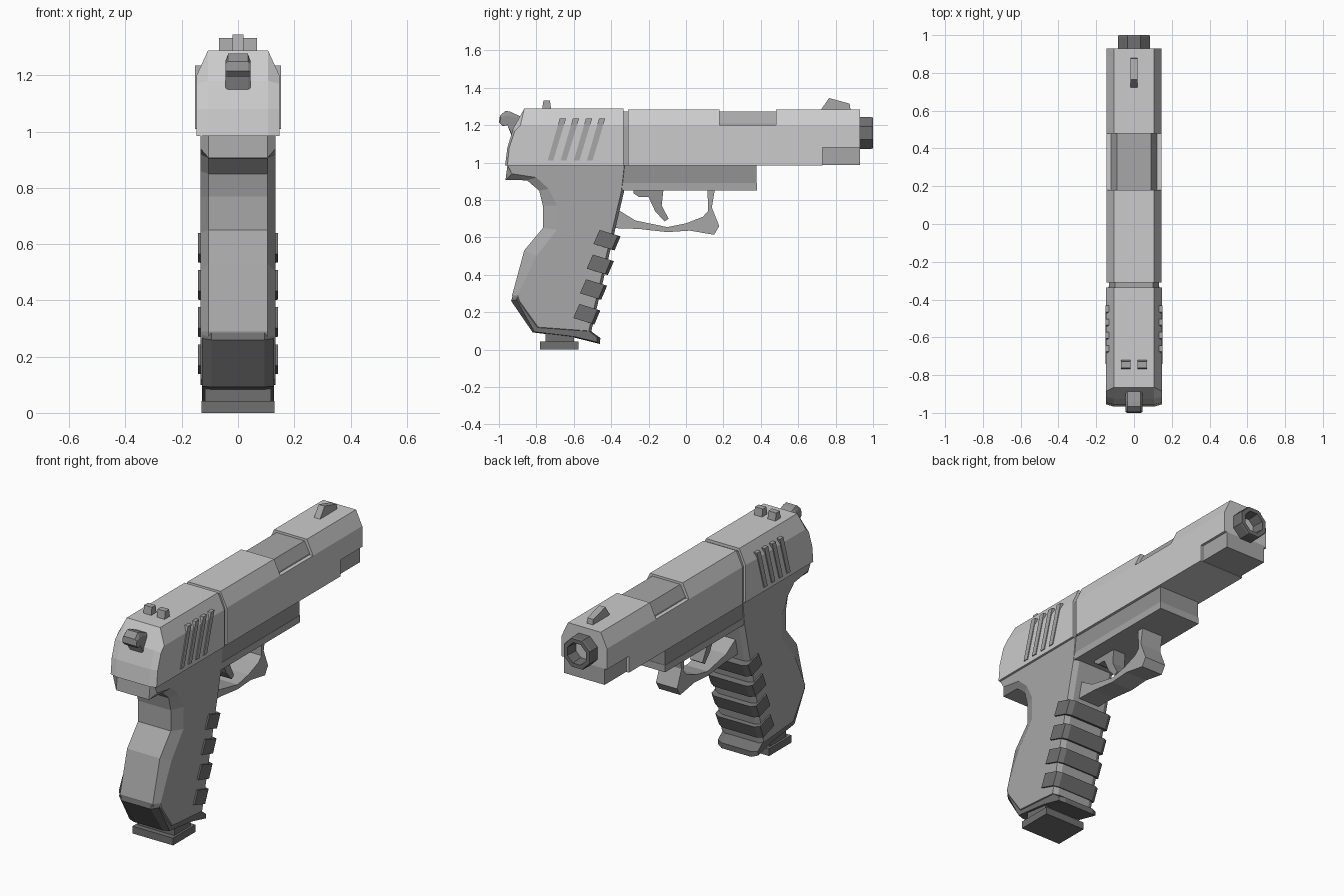
import bpy, bmesh
from math import sin, cos, pi


def grey(name, v):
    mat = bpy.data.materials.new(name)
    mat.diffuse_color = (v, v, v, 1)
    return mat


LIGHT, MID, DARK = grey("light_metal", .54), grey("mid_grey", .39), grey("dark_grey", .16)
SHADE = grey("shaded_grey", .29)


def loft(name, mat, rings):
    """Skin a list of equal-length vertex rings and cap both ends."""
    bm = bmesh.new()
    rows = [[bm.verts.new(p) for p in ring] for ring in rings]
    n = len(rows[0])
    for a, b in zip(rows, rows[1:]):
        for i in range(n):
            j = (i + 1) % n
            bm.faces.new((a[i], a[j], b[j], b[i]))
    bm.faces.new(rows[0])
    bm.faces.new(rows[-1])
    bmesh.ops.remove_doubles(bm, verts=bm.verts, dist=0.0005)
    bmesh.ops.recalc_face_normals(bm, faces=bm.faces)
    mesh = bpy.data.meshes.new(name)
    bm.to_mesh(mesh)
    bm.free()
    mesh.materials.append(mat)
    obj = bpy.data.objects.new(name, mesh)
    bpy.context.collection.objects.link(obj)
    return obj


def solid(name, mat, *layers, x=0):
    """Symmetric part from (half_width, yz_profile) layers, inner to outer."""
    sides = [(-w, p) for w, p in reversed(layers)] + list(layers)
    return loft(name, mat, [[(x + w, y, z) for y, z in p] for w, p in sides])


def rect(y0, y1, z0, z1):
    return [(y0, z0), (y0, z1), (y1, z1), (y1, z0)]


# Front slide with chamfered top, ejection port and lower front step
slide = [(-.31, .985), (-.31, 1.285), (.18, 1.285), (.18, 1.2), (.48, 1.2),
         (.48, 1.285), (.93, 1.285), (.93, 1.08), (.73, 1.08), (.73, .985)]
solid("slide_front", LIGHT, (.105, slide), (.145, [(y, min(z, 1.2)) for y, z in slide]))
solid("slide_lower_front", MID, (.13, rect(.72, .93, .987, 1.09)))

# Chamber block in the port
solid("chamber_block", MID, (.09, rect(.17, .49, 1.15, 1.272)), (.122, rect(.17, .49, 1.15, 1.21)))

# Groove between the slide halves
solid("slide_groove", MID, (.1, rect(-.36, -.29, .99, 1.272)), (.133, rect(-.36, -.29, .99, 1.195)))

# Rear slide with sloped back
solid("slide_rear", LIGHT,
      (.107, [(-.967, .985), (-.955, 1.08), (-.925, 1.18), (-.865, 1.288), (-.335, 1.288), (-.335, .985)]),
      (.147, [(-.955, .985), (-.945, 1.08), (-.915, 1.17), (-.885, 1.2), (-.335, 1.2), (-.335, .985)]))

# Slanted grip ribs on the rear slide
for i in range(4):
    y = -.74 + i * .07
    solid(f"slide_rib_{i + 1}", MID,
          (.152, [(y, 1.01), (y + .065, 1.235), (y + .098, 1.235), (y + .03, 1.01)]))

# Muzzle: octagonal tube
def octagon(r, y):
    return [(r * cos(pi / 8 + k * pi / 4), y, 1.158 + r * sin(pi / 8 + k * pi / 4)) for k in range(8)]


loft("muzzle", DARK, [octagon(.092, .9), octagon(.092, .99), octagon(.088, 1.0),
                      octagon(.064, 1.0), octagon(.056, .9)])

# Sights
solid("front_sight", MID, (.019, [(.72, 1.28), (.765, 1.345), (.875, 1.315), (.88, 1.28)]))
for side in (-1, 1):
    solid("rear_sight", MID, (.025, [(-.77, 1.28), (-.762, 1.332), (-.728, 1.332), (-.72, 1.28)]), x=side * .043)

# Hammer
solid("hammer", SHADE, (.035, [(-1.0, 1.215), (-.995, 1.25), (-.965, 1.277), (-.94, 1.272), (-.86, 1.235),
                              (-.87, 1.15), (-.935, 1.15), (-.955, 1.2), (-.98, 1.195)]),
      (.045, [(-.995, 1.215), (-.99, 1.24), (-.965, 1.25), (-.94, 1.25), (-.86, 1.22),
              (-.87, 1.15), (-.93, 1.15), (-.955, 1.2), (-.98, 1.197)]))

# Grip with tail and chamfered back
solid("grip", MID,
      (.105, [(-.955, .985), (-.965, .907), (-.85, .905), (-.785, .85), (-.765, .77), (-.765, .65),
              (-.865, .53), (-.93, .29), (-.92, .26), (-.81, .11), (-.507, .095), (-.33, .85), (-.32, .985)]),
      (.134, [(-.955, .985), (-.93, .94), (-.8, .92), (-.735, .86), (-.69, .77), (-.69, .64),
              (-.8, .5), (-.9, .29), (-.89, .26), (-.79, .12), (-.52, .1), (-.345, .85), (-.33, .985)]))

# Frame under the barrel
solid("frame_rail", MID, (.132, rect(-.35, .38, .85, .89)))
solid("frame_rail_upper", SHADE, (.13, rect(-.35, .378, .88, .987)))

# Finger ribs wrapping the front of the grip
for i in range(4):
    dy, dz = -.036 * i, -.132 * i
    full = [(-.462, .64), (-.35, .605), (-.382, .53), (-.495, .565)]
    short = [(-.462, .64), (-.365, .61), (-.397, .535), (-.495, .565)]
    solid(f"finger_rib_{i + 1}", DARK, (.115, [(y + dy, z + dz) for y, z in full]),
          (.143, [(y + dy, z + dz) for y, z in short]))

# Trigger guard
solid("trigger_guard", MID, (.068, [
    (-.4, .65), (-.25, .645), (-.1, .628), (.02, .636), (.15, .614), (.178, .66), (.138, .76), (.155, .86),
    (.115, .86), (.118, .74), (.09, .71), (0, .675), (-.1, .655), (-.27, .69), (-.36, .745), (-.4, .745)]))

# Trigger
solid("trigger", SHADE, (.04, [(-.28, .86), (-.28, .835), (-.25, .815), (-.2, .815), (-.165, .74),
                              (-.115, .685), (-.093, .7), (-.13, .77), (-.12, .86)]))

# Magazine shoe, neck and foot
shoe = [(-.925, .295), (-.935, .26), (-.82, .092), (-.6, .065), (-.46, .03), (-.458, .062), (-.51, .1), (-.8, .13)]
solid("magazine_shoe", DARK, (.095, shoe),
      (.128, [(-.9, .29), (-.905, .265), (-.81, .095), (-.6, .07), (-.475, .04), (-.475, .065), (-.52, .1), (-.78, .13)]))
solid("magazine_neck", DARK, (.117, rect(-.75, -.6, .03, .11)))
solid("magazine_foot", DARK, (.13, rect(-.78, -.575, 0, .042)))
